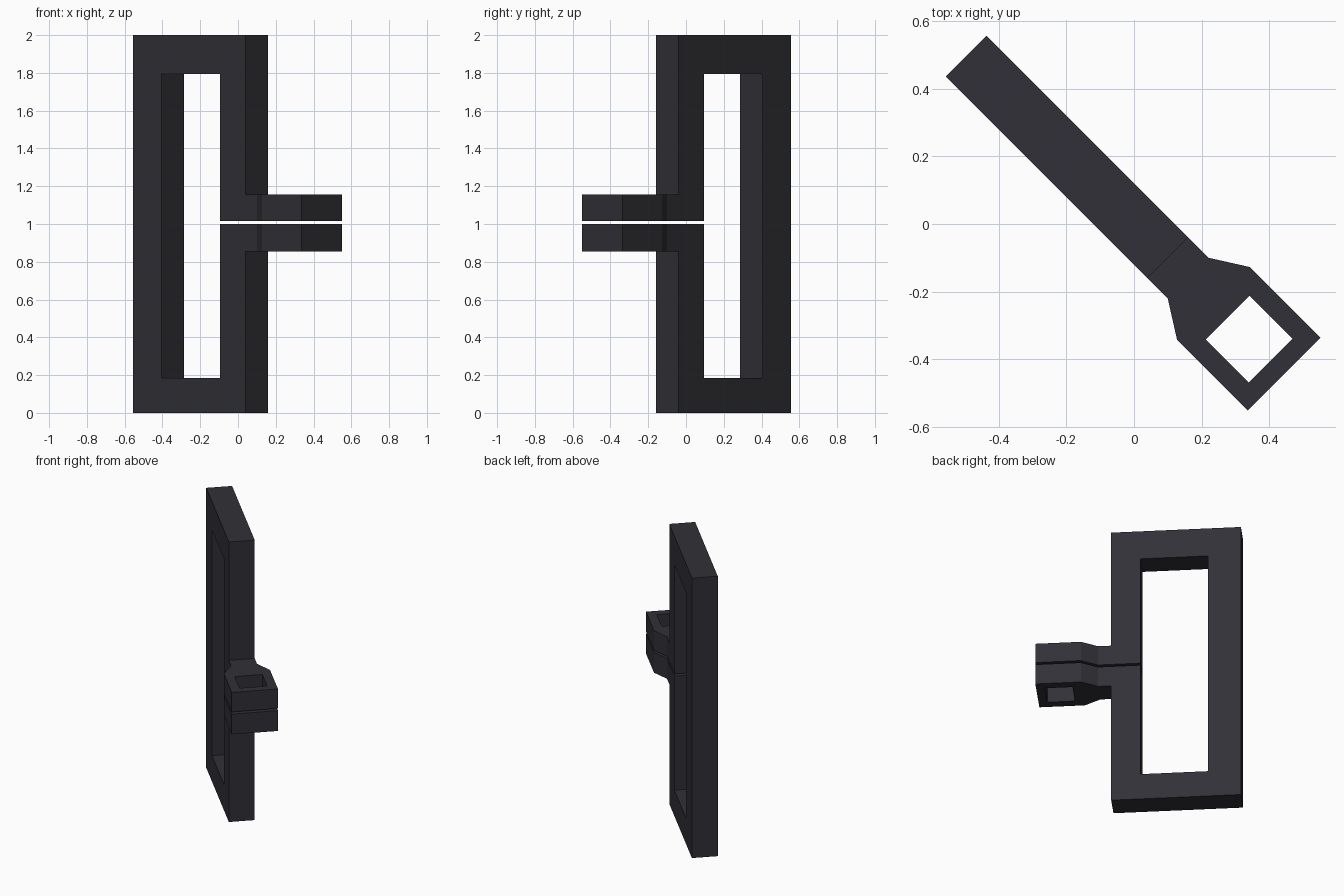
import bpy, bmesh, math
from mathutils import Matrix

if "Cube" in bpy.data.objects:
    bpy.data.objects.remove(bpy.data.objects["Cube"])

mat = bpy.data.materials.new("dark charcoal")
mat.diffuse_color = (0.030, 0.030, 0.038, 1)
mat.use_nodes = True
mat.node_tree.nodes["Principled BSDF"].inputs["Base Color"].default_value = mat.diffuse_color

# Model is built along local x, then turned 45 degrees about z
TURN = Matrix.Rotation(math.radians(-45), 4, 'Z')


def finish(name, bm):
    bmesh.ops.recalc_face_normals(bm, faces=bm.faces)
    bm.transform(TURN)
    me = bpy.data.meshes.new(name)
    bm.to_mesh(me)
    bm.free()
    me.materials.append(mat)
    ob = bpy.data.objects.new(name, me)
    bpy.context.collection.objects.link(ob)
    return ob


def extrude(bm, faces, vec):
    res = bmesh.ops.extrude_face_region(bm, geom=faces)
    verts = [g for g in res["geom"] if isinstance(g, bmesh.types.BMVert)]
    bmesh.ops.translate(bm, verts=verts, vec=vec)


# Split rectangular frame: C-shaped profile with a thin slit in the inner post
L, R, IL, IR, T = -0.702, 0.141, -0.488, -0.049, 0.085
SLIT_LOW, SLIT_HIGH = 1.0, 1.015
profile = [(IR, SLIT_LOW), (R, SLIT_LOW), (R, 0), (L, 0), (L, 2), (R, 2),
           (R, SLIT_HIGH), (IR, SLIT_HIGH), (IR, 1.795), (IL, 1.795),
           (IL, 0.185), (IR, 0.185)]
bm = bmesh.new()
face = bm.faces.new([bm.verts.new((x, -T, z)) for x, z in profile])
extrude(bm, [face], (0, 2 * T, 0))
finish("split_frame", bm)


# Socket arm: neck flaring to a block with a square through-hole
def socket_arm(name, z0, z1):
    bm = bmesh.new()
    w, h = 0.152, 0.091
    outer = [(R, -T), (0.226, -T), (0.332, -w), (0.628, -w),
             (0.628, w), (0.332, w), (0.226, T), (R, T)]
    inner = [(0.392, -h), (0.571, -h), (0.571, h), (0.392, h)]
    o = [bm.verts.new((x, y, z0)) for x, y in outer]
    i = [bm.verts.new((x, y, z0)) for x, y in inner]
    faces = [bm.faces.new(f) for f in (
        (o[0], o[1], o[6], o[7]),
        (o[1], o[2], i[0], i[3], o[5], o[6]),
        (o[2], o[3], i[1], i[0]),
        (o[3], o[4], i[2], i[1]),
        (o[4], o[5], i[3], i[2]))]
    extrude(bm, faces, (0, 0, z1 - z0))
    finish(name, bm)


socket_arm("lower_socket_arm", 0.855, SLIT_LOW)
socket_arm("upper_socket_arm", SLIT_HIGH, 1.155)
